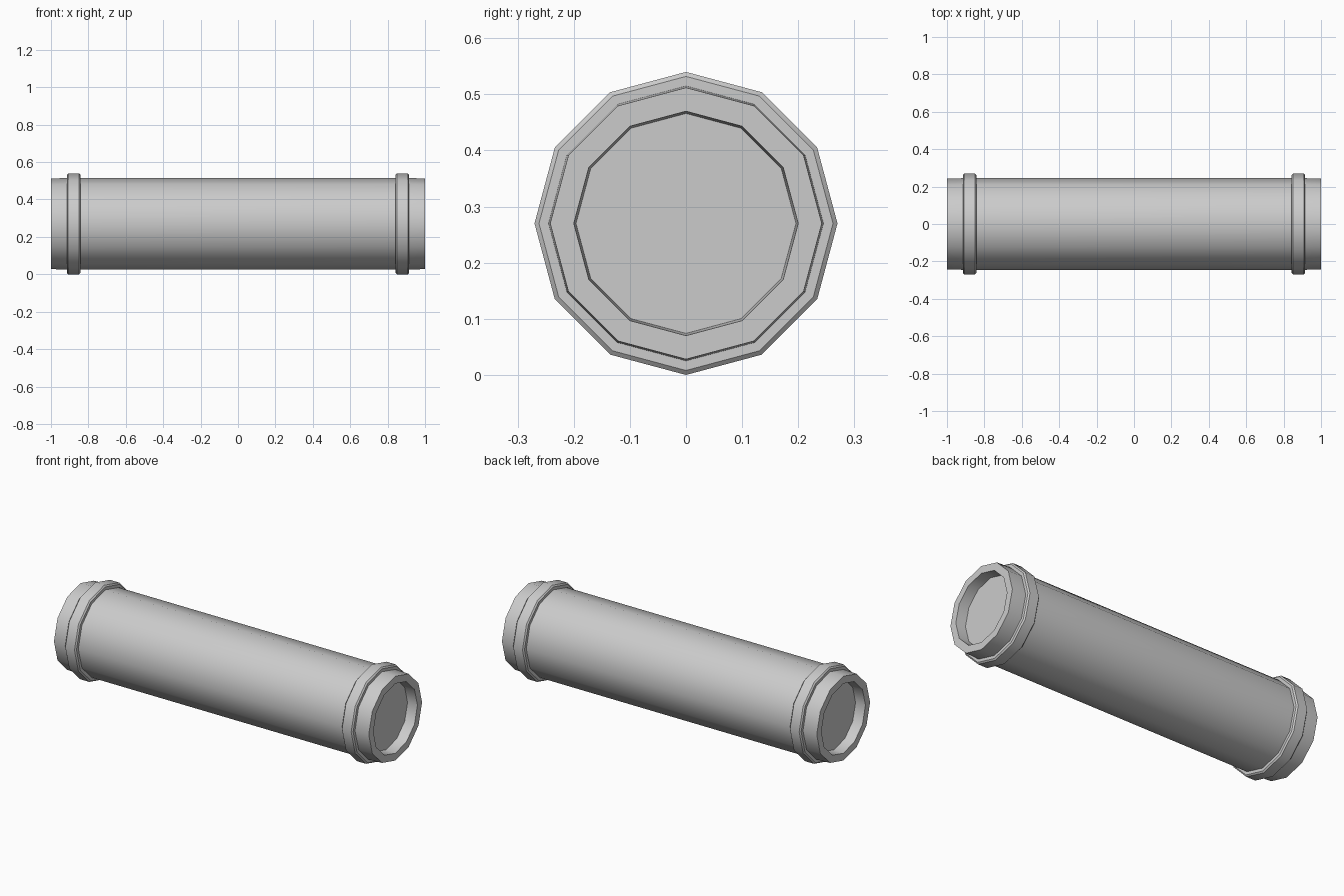
import bpy, math

SIDES = 12
AXIS_Z = 0.27

cube = bpy.data.objects.get("Cube")
if cube:
    bpy.data.objects.remove(cube, do_unlink=True)

grey = bpy.data.materials.new("plain_grey")
grey.use_nodes = True
colour = (0.6, 0.6, 0.6, 1)
grey.diffuse_color = colour
grey.node_tree.nodes["Principled BSDF"].inputs["Base Color"].default_value = colour


def turned(name, profile, closed=False):
    """Turn (x, radius) points about the x axis; open profiles get end discs."""
    verts, faces = [], []
    for x, r in profile:
        for i in range(SIDES):
            a = math.tau * i / SIDES
            verts.append((x, r * math.cos(a), AXIS_Z + r * math.sin(a)))
    count = len(profile)
    for k in range(count if closed else count - 1):
        a, b = k * SIDES, (k + 1) % count * SIDES
        for i in range(SIDES):
            j = (i + 1) % SIDES
            faces.append((a + i, a + j, b + j, b + i))
    if not closed:
        faces.append(tuple(reversed(range(SIDES))))
        faces.append(tuple(range((count - 1) * SIDES, count * SIDES)))
    mesh = bpy.data.meshes.new(name)
    mesh.from_pydata(verts, [], faces)
    mesh.materials.append(grey)
    obj = bpy.data.objects.new(name, mesh)
    bpy.context.collection.objects.link(obj)
    # Consistent outward normals and smooth sides with crisp rims
    bpy.ops.object.select_all(action="DESELECT")
    obj.select_set(True)
    bpy.context.view_layer.objects.active = obj
    bpy.ops.object.mode_set(mode="EDIT")
    bpy.ops.mesh.select_all(action="SELECT")
    bpy.ops.mesh.normals_make_consistent(inside=False)
    bpy.ops.object.mode_set(mode="OBJECT")
    bpy.ops.object.shade_smooth_by_angle(angle=math.radians(40))
    return obj


# Main tube: recessed floor, rim, slightly tapered end, mirrored to the other end
end = [(0.94, 0.196), (1.0, 0.2), (1.0, 0.242), (0.915, 0.245)]
turned("tube", [(-x, r) for x, r in end] + end[::-1])

# Raised collar near each end, with slightly eased edges
collar = [(0.843, 0.235), (0.843, 0.262), (0.85, 0.27),
          (0.908, 0.27), (0.915, 0.262), (0.915, 0.235)]
for side, name in ((1, "left_collar"), (-1, "right_collar")):
    turned(name, [(side * x, r) for x, r in collar], closed=True)
